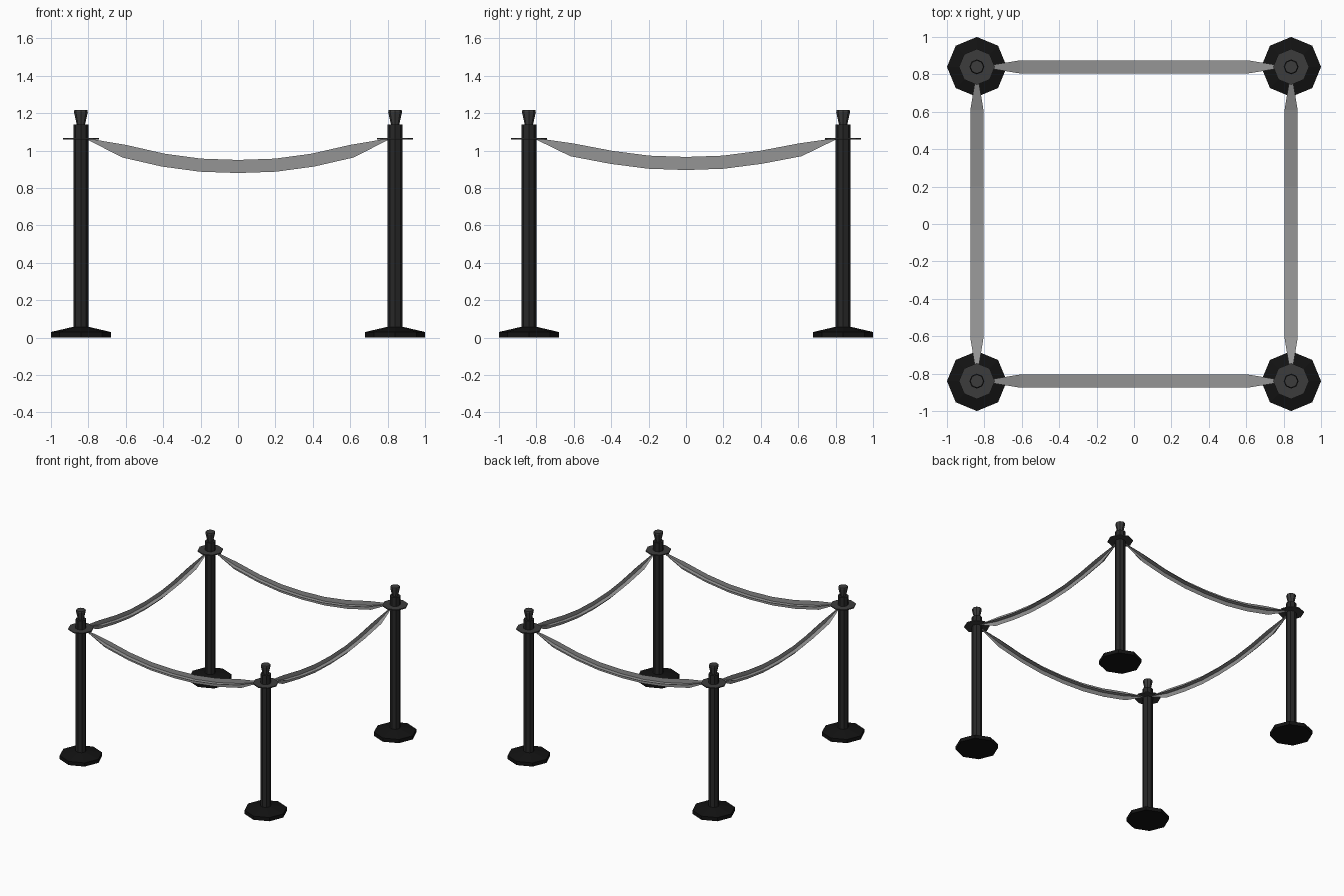
import bpy, bmesh, math
from mathutils import Vector

if "Cube" in bpy.data.objects:
    bpy.data.objects.remove(bpy.data.objects["Cube"])

P = 0.84  # post offset from centre


def material(name, v):
    m = bpy.data.materials.new(name)
    m.diffuse_color = (v, v, v, 1)
    m.use_nodes = True
    m.node_tree.nodes["Principled BSDF"].inputs["Base Color"].default_value = m.diffuse_color
    return m


BASE = material("black", 0.006)
POST = material("dark_metal", 0.02)
TRIM = material("grey_metal", 0.045)
ROPE = material("grey_rope", 0.3)


def finish(name, bm, mat):
    mesh = bpy.data.meshes.new(name)
    bm.to_mesh(mesh)
    bm.free()
    mesh.materials.append(mat)
    ob = bpy.data.objects.new(name, mesh)
    bpy.context.collection.objects.link(ob)
    return ob


def lathe(name, profile, loc, mat, n=8):
    """Closed flat-shaded turning from (radius, z) points."""
    bm = bmesh.new()
    rings = [[bm.verts.new((loc[0] + r * math.cos(2 * math.pi * i / n),
                            loc[1] + r * math.sin(2 * math.pi * i / n), z))
              for i in range(n)] for r, z in profile]
    for a, b in zip(rings, rings[1:]):
        for i in range(n):
            j = (i + 1) % n
            bm.faces.new((a[i], a[j], b[j], b[i]))
    bm.faces.new(rings[0][::-1])
    bm.faces.new(rings[-1])
    return finish(name, bm, mat)


def rope(name, half, centre, along, side):
    """Sagging rope made of two crossed ribbons tapering to the posts."""
    pts = [(-s, z, w) for s, z, w in half[:0:-1]] + half
    bm = bmesh.new()
    path = [along * s + centre + Vector((0, 0, z)) for s, z, w in pts]
    strips = [[], []]
    for i, (s, z, w) in enumerate(pts):
        t = (path[min(i + 1, len(path) - 1)] - path[max(i - 1, 0)]).normalized()
        up = side.cross(t).normalized()
        for strip, d in zip(strips, (up, side)):
            strip.append([bm.verts.new(path[i] + d * w * k) for k in (-1, 0, 1)])
    for strip in strips:
        for a, b in zip(strip, strip[1:]):
            for k in (0, 1):
                bm.faces.new((a[k], b[k], b[k + 1], a[k + 1]))
    return finish(name, bm, ROPE)


# four posts with base, pole, hook plate and finial
for sx, lx in ((-1, "left"), (1, "right")):
    for sy, ly in ((-1, "front"), (1, "back")):
        loc = (sx * P, sy * P)
        tag = f"{ly}_{lx}_"
        lathe(tag + "base", [(0.16, 0), (0.16, 0.03), (0.04, 0.058)], loc, BASE)
        lathe(tag + "pole", [(0.04, 0.05), (0.04, 1.14)], loc, POST)
        lathe(tag + "hook_plate", [(0.096, 1.059), (0.096, 1.067)], loc, TRIM)
        lathe(tag + "finial", [(0.022, 1.138), (0.037, 1.205), (0.035, 1.216)], loc, TRIM)

# half profiles of the ropes: distance from middle, height, half width
FB = [(0, 0.915, 0.035), (0.2, 0.922, 0.035), (0.4, 0.949, 0.035),
      (0.61, 0.997, 0.035), (0.805, 1.062, 0.003)]
LR = [(0, 0.931, 0.035), (0.2, 0.938, 0.035), (0.4, 0.964, 0.035),
      (0.61, 1.004, 0.035), (0.805, 1.064, 0.003)]
X, Y = Vector((1, 0, 0)), Vector((0, 1, 0))
for s, fb, lr in ((-1, "front", "left"), (1, "back", "right")):
    rope(fb + "_rope", FB, Y * s * P, X, Y)
    rope(lr + "_rope", LR, X * s * P, Y, X)
